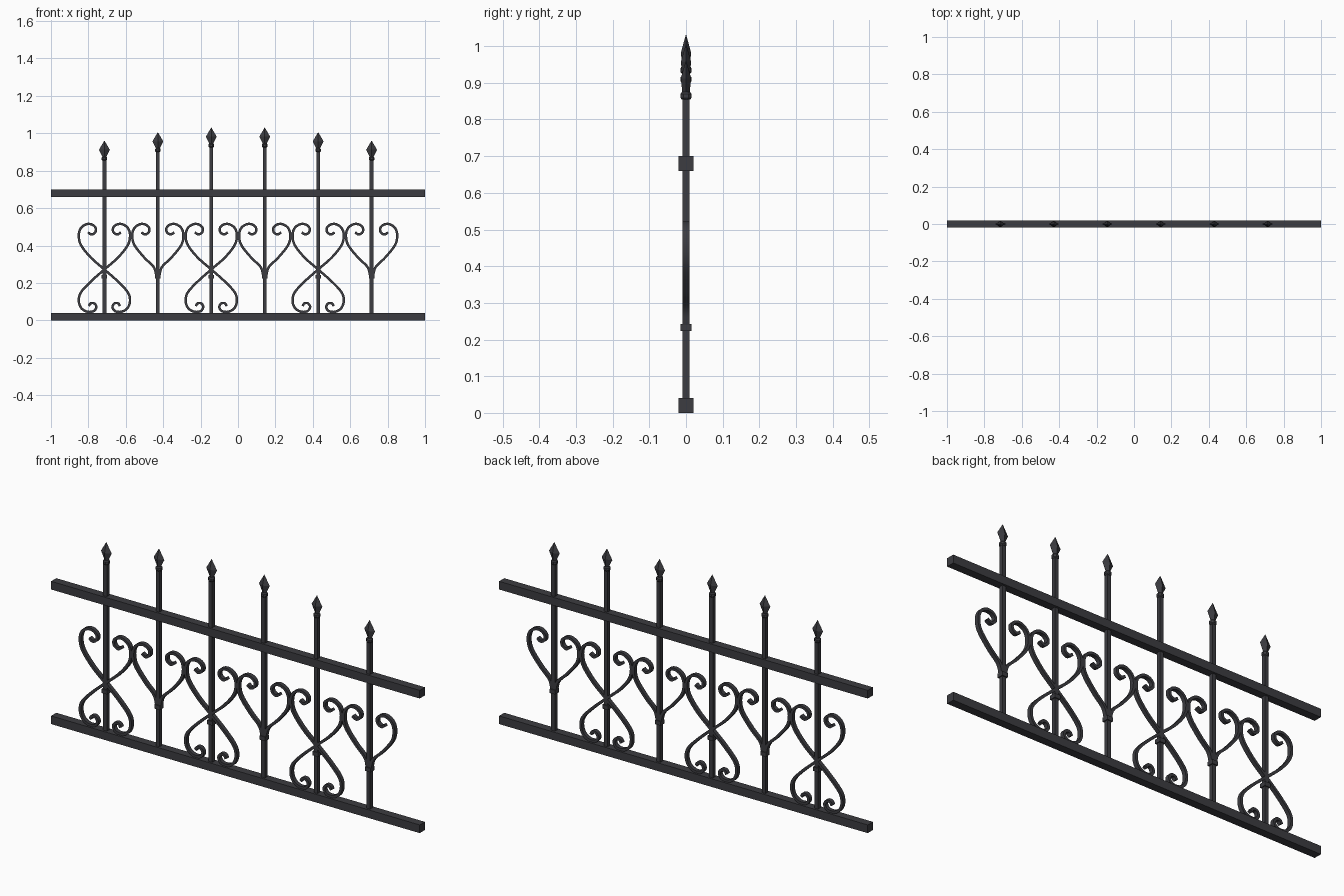
import bpy, bmesh
from mathutils import Vector

if "Cube" in bpy.data.objects:
    bpy.data.objects.remove(bpy.data.objects["Cube"])

iron = bpy.data.materials.new("dark_iron")
iron.diffuse_color = (0.045, 0.045, 0.052, 1)
iron.use_nodes = True
iron.node_tree.nodes["Principled BSDF"].inputs["Base Color"].default_value = iron.diffuse_color


def finish(bm, name):
    bmesh.ops.recalc_face_normals(bm, faces=bm.faces)
    me = bpy.data.meshes.new(name)
    bm.to_mesh(me)
    bm.free()
    me.materials.append(iron)
    ob = bpy.data.objects.new(name, me)
    bpy.context.collection.objects.link(ob)
    return ob


def box(name, x, w, d, z0, z1):
    bm = bmesh.new()
    bmesh.ops.create_cube(bm, size=1)
    for v in bm.verts:
        v.co = (x + v.co.x * w, v.co.y * d, (z0 + z1) / 2 + v.co.z * (z1 - z0))
    return finish(bm, name)


def skin(bm, rings, closed_ends=True):
    """Bridge consecutive rings of points and cap both ends."""
    vs = [[bm.verts.new(p) for p in r] for r in rings]
    n = len(vs[0])
    for a, b in zip(vs, vs[1:]):
        for i in range(n):
            j = (i + 1) % n
            bm.faces.new((a[i], a[j], b[j], b[i]))
    bm.faces.new(vs[0])
    bm.faces.new(vs[-1])


def spline(pts, steps=6):
    """Catmull-Rom samples through the points."""
    p = [Vector(q) for q in pts]
    p = [2 * p[0] - p[1]] + p + [2 * p[-1] - p[-2]]
    out = []
    for i in range(1, len(p) - 2):
        a, b, c, d = p[i - 1:i + 3]
        for k in range(steps):
            t = k / steps
            out.append(0.5 * (2 * b + (c - a) * t + (2 * a - 5 * b + 4 * c - d) * t * t
                              + (3 * b - a - 3 * c + d) * t ** 3))
    return out + [p[-2]]


def scroll(name, x, pts, side, t=0.0065, d=0.01):
    """Flat bar bent along a path in the xz plane; side = -1 mirrors it."""
    path = spline(pts)
    rings = []
    for i, q in enumerate(path):
        tan = (path[min(i + 1, len(path) - 1)] - path[max(i - 1, 0)]).normalized()
        n = Vector((-tan.y, tan.x)) * t
        rings.append([(x + side * (q.x + s * n.x), y, q.y + s * n.y)
                      for s, y in ((1, -d), (1, d), (-1, d), (-1, -d))])
    bm = bmesh.new()
    skin(bm, rings)
    ob = finish(bm, name)
    bpy.context.view_layer.objects.active = ob
    ob.select_set(True)
    bpy.ops.object.shade_smooth_by_angle(angle=0.6)
    ob.select_set(False)


def stacked(name, x, levels, n_pts):
    """Stack of scaled cross-sections: (z, half x, half y)."""
    bm = bmesh.new()
    skin(bm, [[(x + a * hx, b * hy, z) for a, b in n_pts] for z, hx, hy in levels])
    finish(bm, name)


# scroll paths, as offsets from the post
top_curl = [(-0.088, 0.470), (-0.068, 0.459), (-0.048, 0.472), (-0.047, 0.495),
            (-0.066, 0.512), (-0.095, 0.514), (-0.125, 0.494), (-0.137, 0.455),
            (-0.125, 0.402), (-0.072, 0.335)]
heart_path = top_curl + [(-0.022, 0.285), (-0.007, 0.235)]
s_path = top_curl + [(0, 0.272), (0.072, 0.208), (0.125, 0.150), (0.137, 0.105),
                     (0.124, 0.066), (0.092, 0.046), (0.058, 0.049), (0.043, 0.070),
                     (0.053, 0.090), (0.073, 0.091), (0.083, 0.076)]
diamond = [(1, 0), (0, 1), (-1, 0), (0, -1)]
octagon = [(1, .414), (.414, 1), (-.414, 1), (-1, .414),
           (-1, -.414), (-.414, -1), (.414, -1), (1, -.414)]

# rails
box("bottom_rail", 0, 2, 0.04, 0, 0.04)
box("top_rail", 0, 2, 0.04, 0.66, 0.70)

for i in range(6):
    x = (i - 2.5) * 2 / 7
    tip = (0.96, 1.005, 1.03, 1.03, 1.005, 0.96)[i]
    # post, collars and spear head
    box("post", x, 0.02, 0.02, 0.02, tip - 0.09)
    box("scroll_collar", x, 0.03, 0.03, 0.223, 0.243)
    stacked("finial_collar", x, [(tip - 0.106, 0.011, 0.011), (tip - 0.101, 0.015, 0.015),
                                 (tip - 0.090, 0.015, 0.015), (tip - 0.085, 0.011, 0.011)], octagon)
    stacked("spear_head", x, [(tip - 0.087, 0.010, 0.010), (tip - 0.048, 0.029, 0.014),
                              (tip, 0.0008, 0.0008)], diamond)
    # alternating crossed and heart scrolls
    for side in (1, -1):
        if i % 2 == 0:
            scroll("crossed_scroll", x, s_path, side)
        else:
            scroll("heart_scroll", x, heart_path, side)
